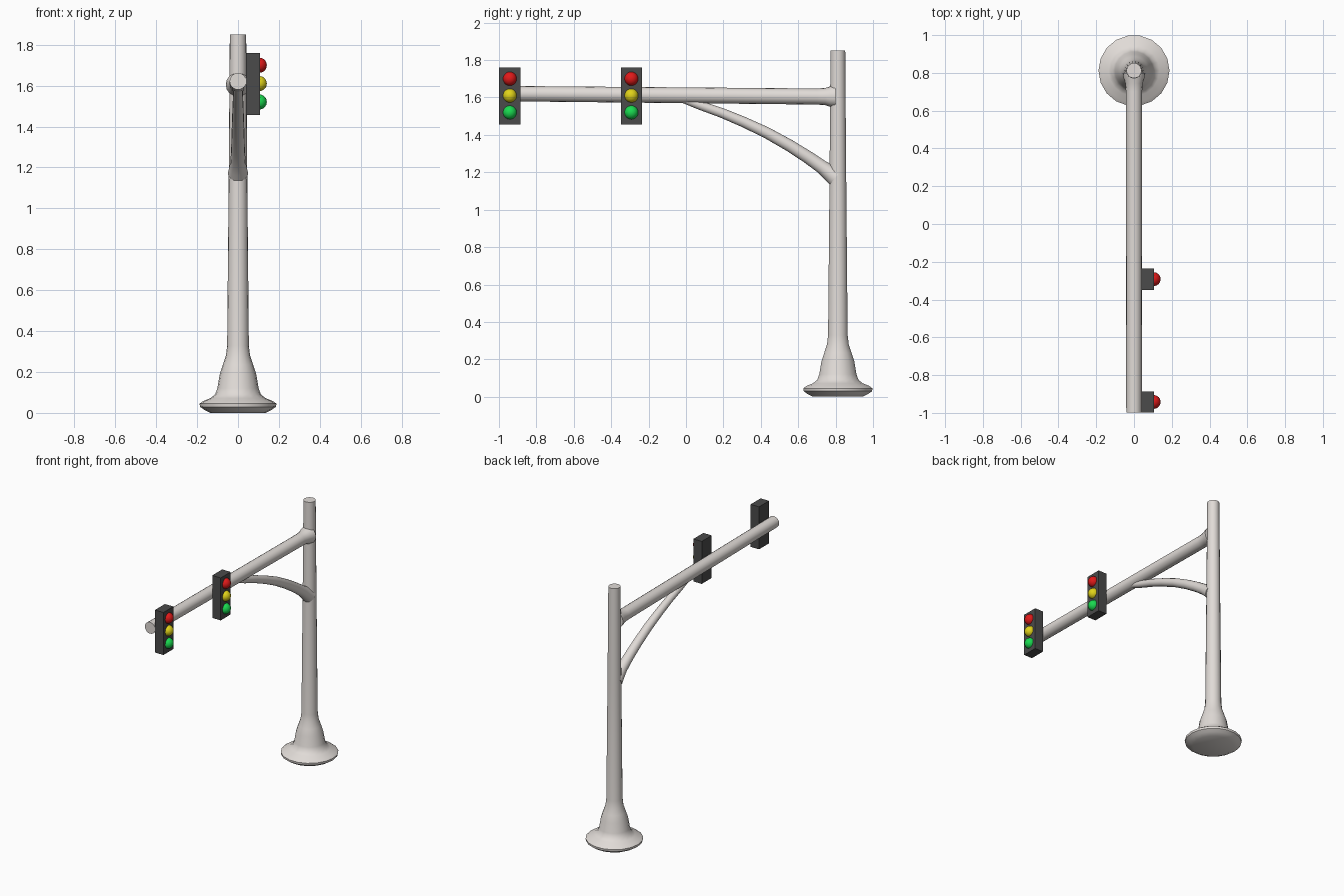
import bpy, bmesh, math
from mathutils import Vector

if "Cube" in bpy.data.objects:
    bpy.data.objects.remove(bpy.data.objects["Cube"])

POLE_Y = 0.812


def material(name, rgb):
    m = bpy.data.materials.new(name)
    m.diffuse_color = (*rgb, 1)
    m.use_nodes = True
    m.node_tree.nodes["Principled BSDF"].inputs["Base Color"].default_value = m.diffuse_color
    return m


def smooth(ob, angle=40):
    bpy.ops.object.select_all(action='DESELECT')
    ob.select_set(True)
    bpy.context.view_layer.objects.active = ob
    bpy.ops.object.shade_smooth_by_angle(angle=math.radians(angle))


def tube(name, stations, sides=16):
    """Round tube through (y, z, radius) stations in the x = 0 plane."""
    bm = bmesh.new()
    pts = [Vector((0, y, z)) for y, z, r in stations]
    rings = []
    for i, (y, z, r) in enumerate(stations):
        t = (pts[min(i + 1, len(pts) - 1)] - pts[max(i - 1, 0)]).normalized()
        side = Vector((1, 0, 0))
        up = t.cross(side)
        rings.append([bm.verts.new(pts[i] + r * (math.cos(a) * side + math.sin(a) * up))
                      for a in (2 * math.pi * k / sides for k in range(sides))])
    for a, b in zip(rings, rings[1:]):
        for k in range(sides):
            n = (k + 1) % sides
            bm.faces.new((a[k], a[n], b[n], b[k]))
    bm.faces.new(rings[0])
    bm.faces.new(rings[-1])
    bmesh.ops.recalc_face_normals(bm, faces=bm.faces)
    me = bpy.data.meshes.new(name)
    bm.to_mesh(me)
    bm.free()
    ob = bpy.data.objects.new(name, me)
    bpy.context.collection.objects.link(ob)
    ob.data.materials.append(pole_paint)
    smooth(ob)
    return ob


pole_paint = material("pole_paint", (0.75, 0.71, 0.68))
housing_paint = material("housing_paint", (0.07, 0.07, 0.07))
lamp_colors = {"red": (0.75, 0.01, 0.01), "yellow": (0.75, 0.65, 0.01),
               "green": (0.01, 0.7, 0.08)}
lamp_paint = {k: material(k + "_lamp", c) for k, c in lamp_colors.items()}

# Upright pole with its flared foot
profile = [(0.0, 0.135), (0.015, 0.165), (0.03, 0.186), (0.045, 0.188), (0.058, 0.17),
           (0.072, 0.135), (0.09, 0.112), (0.12, 0.101), (0.19, 0.089), (0.235, 0.074),
           (0.28, 0.059), (0.33, 0.053), (1.2, 0.045), (1.85, 0.04)]
tube("pole", [(POLE_Y, z, r) for z, r in profile], 18)

# Horizontal arm, flaring where it meets the pole
tube("arm", [(-0.998, 1.621, 0.041), (0.7, 1.605, 0.043), (0.745, 1.605, 0.046),
             (0.775, 1.605, 0.056), (0.8, 1.605, 0.06)])

# Curved brace under the arm
tube("brace", [(-0.02, 1.595, 0.022), (0.07, 1.56, 0.024), (0.19, 1.518, 0.026),
               (0.31, 1.468, 0.028), (0.43, 1.412, 0.03), (0.55, 1.345, 0.032),
               (0.65, 1.282, 0.034), (0.73, 1.226, 0.037), (0.77, 1.196, 0.044),
               (0.8, 1.172, 0.05)])

# Signal heads: housing box plus three domed lamps
for head, y in (("outer", -0.942), ("inner", -0.292)):
    bpy.ops.mesh.primitive_cube_add(size=1, location=(0.073, y, 1.608))
    box = bpy.context.object
    box.name = head + "_housing"
    box.scale = (0.067, 0.113, 0.305)
    box.data.materials.append(housing_paint)
    for i, color in enumerate(lamp_paint):
        bpy.ops.mesh.primitive_uv_sphere_add(segments=16, ring_count=10, radius=0.037,
                                             location=(0.104, y, 1.70 - 0.09 * i))
        lamp = bpy.context.object
        lamp.name = f"{head}_{color}_lamp"
        lamp.data.materials.append(lamp_paint[color])
        smooth(lamp)
